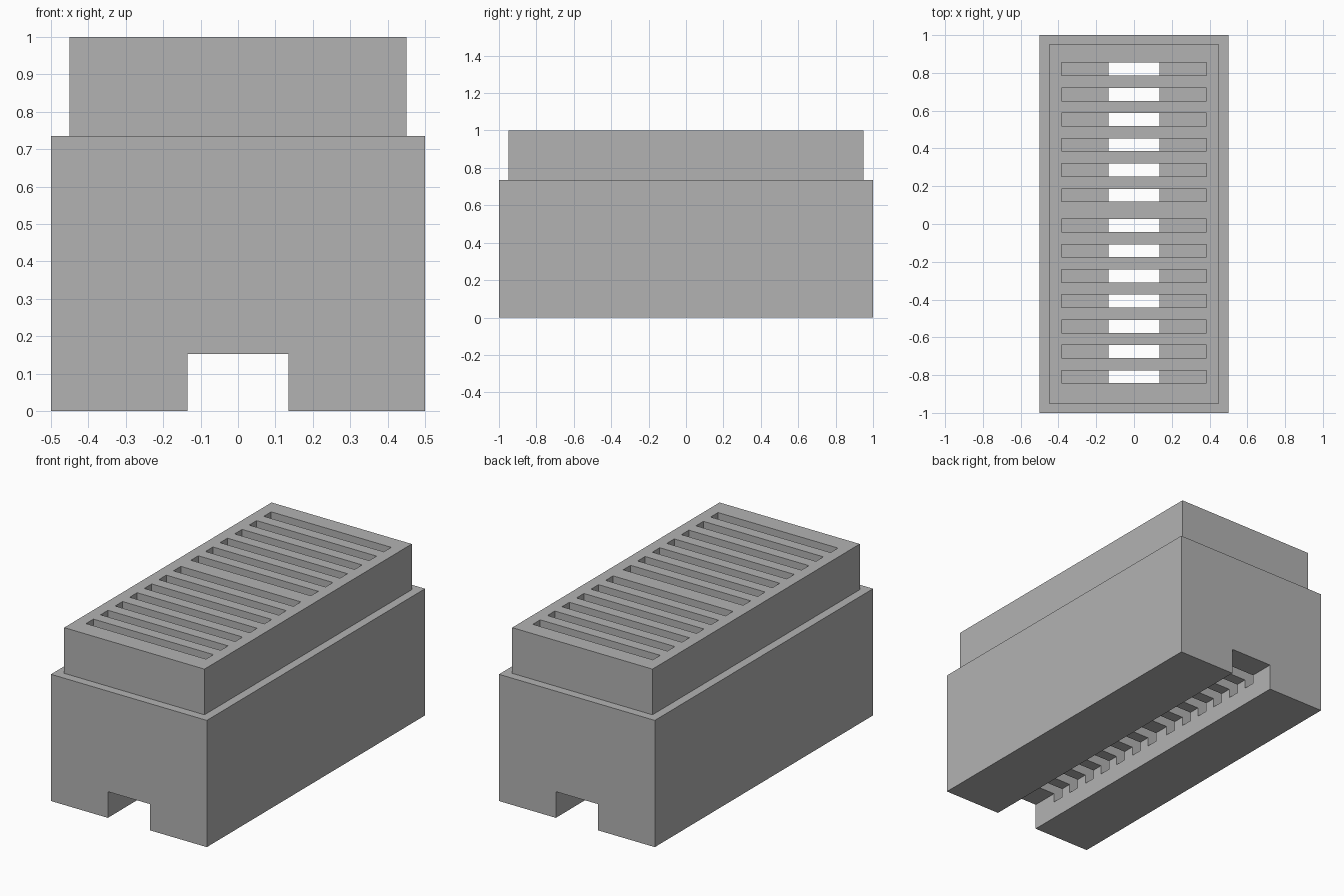
import bpy

cube = bpy.data.objects.get("Cube")
if cube:
    bpy.data.objects.remove(cube, do_unlink=True)

grey = bpy.data.materials.new("plain_grey")
grey.use_nodes = True
GREY = (0.45, 0.45, 0.45, 1)
grey.diffuse_color = GREY
grey.node_tree.nodes["Principled BSDF"].inputs["Base Color"].default_value = GREY


def extruded(name, profile, y0, y1):
    """Extrude an x-z outline along y."""
    n = len(profile)
    verts = [(x, y, z) for y in (y0, y1) for x, z in profile]
    faces = [list(range(n)), list(range(2 * n - 1, n - 1, -1))]
    faces += [[i, i + n, (i + 1) % n + n, (i + 1) % n] for i in range(n)]
    mesh = bpy.data.meshes.new(name)
    mesh.from_pydata(verts, [], faces)
    mesh.materials.append(grey)
    obj = bpy.data.objects.new(name, mesh)
    bpy.context.collection.objects.link(obj)
    return obj


def box(name, half_x, y0, y1, z0, z1):
    return extruded(name, [(-half_x, z0), (half_x, z0), (half_x, z1), (-half_x, z1)], y0, y1)


def apply_boolean(target, tool, operation):
    mod = target.modifiers.new(operation.title(), 'BOOLEAN')
    mod.operation, mod.object, mod.solver = operation, tool, 'EXACT'
    bpy.context.view_layer.objects.active = target
    bpy.ops.object.modifier_apply(modifier=mod.name)
    bpy.data.objects.remove(tool, do_unlink=True)


# Lower body with the channel running along its underside
half, channel, step = 0.5, 0.135, 0.735
right_side = [(-half, step), (-half, 0), (-channel, 0), (-channel, 0.152)]
left_side = [(-x, z) for x, z in reversed(right_side)]
body = extruded("slotted_block", right_side + left_side, -1, 1)

# Narrower upper tier
apply_boolean(body, box("upper_tier", 0.45, -0.95, 0.95, 0.6, 1), 'UNION')

# Two groups of crosswise slots, opening into the channel
pitch, slot_half = 0.1335, 0.034
centres = [0.82 - pitch * i for i in range(6)] + [-0.008 - pitch * i for i in range(7)]
for y in centres:
    apply_boolean(body, box("slot_cutter", 0.385, y - slot_half, y + slot_half, 0.1, 1.2), 'DIFFERENCE')
